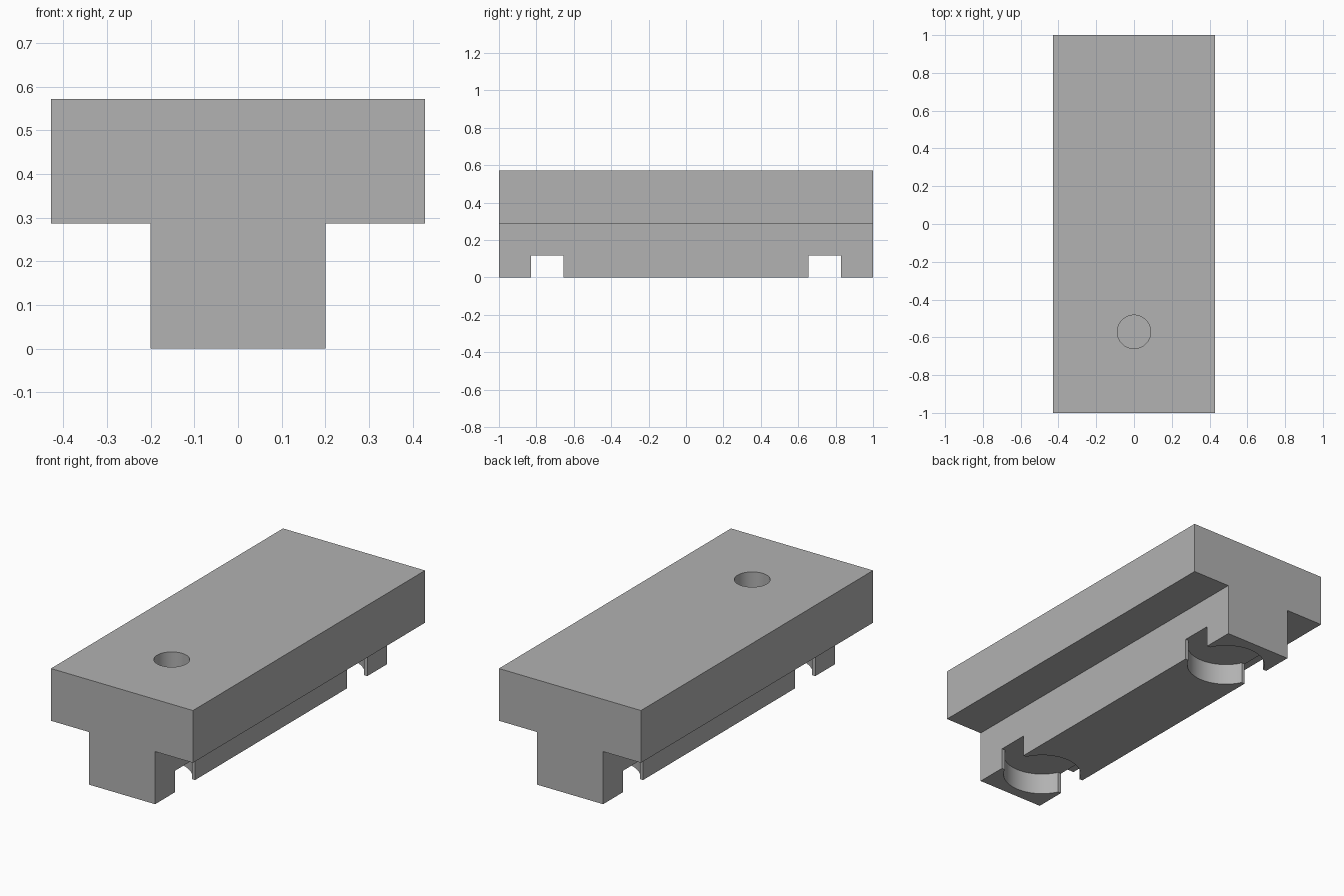
import bpy, bmesh
from math import asin, cos, sin, pi, tau
from mathutils import Vector

if "Cube" in bpy.data.objects:
    bpy.data.objects.remove(bpy.data.objects["Cube"], do_unlink=True)

LENGTH, WIDTH, HEIGHT = 2.0, 0.857, 0.572
STEM_WIDTH, STEM_HEIGHT = 0.4, 0.287
POCKET_Y, POCKET_RADIUS, POCKET_DEPTH = 0.742, 0.2, 0.117
SLOT_HALF = 0.0865
HOLE_Y, HOLE_RADIUS, HOLE_DEPTH = -0.571, 0.0885, 0.285

grey = bpy.data.materials.new("plain grey")
grey.use_nodes = True
colour = (0.445, 0.445, 0.445, 1)
grey.diffuse_color = colour
grey.node_tree.nodes["Principled BSDF"].inputs["Base Color"].default_value = colour


def prism(name, outline, direction):
    """Extrude a flat closed outline into a solid."""
    bm = bmesh.new()
    face = bm.faces.new([bm.verts.new(p) for p in outline])
    extruded = bmesh.ops.extrude_face_region(bm, geom=[face])["geom"]
    verts = [v for v in extruded if isinstance(v, bmesh.types.BMVert)]
    bmesh.ops.translate(bm, vec=Vector(direction), verts=verts)
    bmesh.ops.recalc_face_normals(bm, faces=bm.faces)
    mesh = bpy.data.meshes.new(name)
    bm.to_mesh(mesh)
    bm.free()
    mesh.materials.append(grey)
    obj = bpy.data.objects.new(name, mesh)
    bpy.context.collection.objects.link(obj)
    return obj


def arc(radius, start, end, steps):
    return [(radius * cos(a), radius * sin(a))
            for a in (start + (end - start) * i / steps for i in range(steps + 1))]


def cut(target, cutter):
    mod = target.modifiers.new("cut", "BOOLEAN")
    mod.operation, mod.solver, mod.object = "DIFFERENCE", "EXACT", cutter
    bpy.context.view_layer.objects.active = target
    bpy.ops.object.modifier_apply(modifier=mod.name)
    bpy.data.objects.remove(cutter, do_unlink=True)


# T-shaped bar
half = [(STEM_WIDTH / 2, 0), (STEM_WIDTH / 2, STEM_HEIGHT),
        (WIDTH / 2, STEM_HEIGHT), (WIDTH / 2, HEIGHT)]
profile = half + [(-x, z) for x, z in reversed(half)]
bar = prism("t_shaped_bar", [(x, -LENGTH / 2, z) for x, z in profile], (0, LENGTH, 0))

# Round pockets with a cross slot, under each end of the stem
a = asin(SLOT_HALF / POCKET_RADIUS)
upper = [(WIDTH / 2, SLOT_HALF)] + arc(POCKET_RADIUS, a, pi - a, 48) + [(-WIDTH / 2, SLOT_HALF)]
pocket = upper + [(-x, -y) for x, y in upper]
for side in (-1, 1):
    cutter = prism("pocket_cutter", [(x, y + side * POCKET_Y, -0.1) for x, y in pocket],
                   (0, 0, POCKET_DEPTH + 0.1))
    cut(bar, cutter)

# Blind hole in the top
circle = arc(HOLE_RADIUS, 0, tau, 64)[:-1]
cutter = prism("hole_cutter", [(x, y + HOLE_Y, HEIGHT - HOLE_DEPTH) for x, y in circle],
               (0, 0, HOLE_DEPTH + 0.1))
cut(bar, cutter)

# Smooth the round walls, keep the edges sharp
bpy.ops.object.select_all(action="DESELECT")
bar.select_set(True)
bpy.context.view_layer.objects.active = bar
bpy.ops.object.shade_smooth_by_angle(angle=pi / 6)
